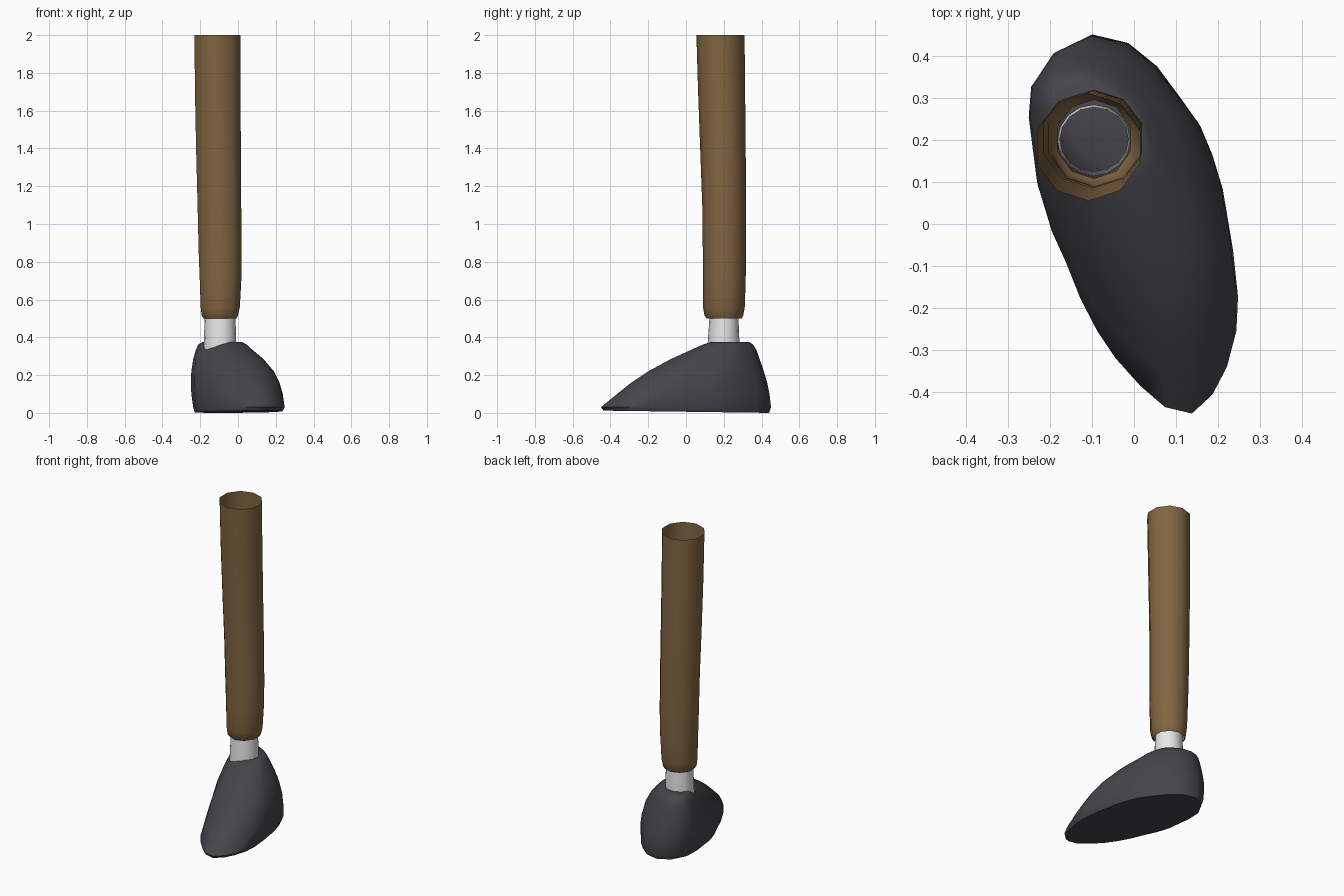
import bpy, bmesh, math

if "Cube" in bpy.data.objects:
    bpy.data.objects.remove(bpy.data.objects["Cube"])


def material(name, rgb):
    m = bpy.data.materials.new(name)
    m.diffuse_color = (*rgb, 1)
    m.use_nodes = True
    m.node_tree.nodes["Principled BSDF"].inputs["Base Color"].default_value = m.diffuse_color
    return m


def loft(name, rings, mat, cap_bottom=False, cap_top=False, angle=50):
    """Skin a stack of equal-length closed rings."""
    bm = bmesh.new()
    loops = [[bm.verts.new(p) for p in r] for r in rings]
    n = len(loops[0])
    for a, b in zip(loops, loops[1:]):
        for i in range(n):
            j = (i + 1) % n
            bm.faces.new((a[i], a[j], b[j], b[i]))
    if cap_bottom:
        bm.faces.new(loops[0][::-1])
    if cap_top:
        bm.faces.new(loops[-1])
    me = bpy.data.meshes.new(name)
    bm.to_mesh(me)
    bm.free()
    me.materials.append(mat)
    ob = bpy.data.objects.new(name, me)
    bpy.context.collection.objects.link(ob)
    bpy.ops.object.select_all(action='DESELECT')
    ob.select_set(True)
    bpy.context.view_layer.objects.active = ob
    bpy.ops.object.shade_smooth_by_angle(angle=math.radians(angle))
    return ob


def oval(z, x0, x1, y0, y1, n, phase=0.0):
    """Polygonal oval filling the given box at height z."""
    return [((x0 + x1) / 2 + (x1 - x0) / 2 * math.cos(phase + math.tau * i / n),
             (y0 + y1) / 2 + (y1 - y0) / 2 * math.sin(phase + math.tau * i / n), z)
            for i in range(n)]


brown = material("trouser_brown", (0.22, 0.13, 0.053))
white = material("sock_white", (0.8, 0.8, 0.8))
dark = material("shoe_charcoal", (0.062, 0.059, 0.069))

# Shoe: one footprint, refitted to a smaller box at each height
footprint = [(-.107, .45), (-.19, .41), (-.242, .32), (-.248, .23), (-.23, .065),
             (-.205, -.015), (-.17, -.09), (-.135, -.175), (-.095, -.25),
             (-.05, -.315), (.01, -.38), (.07, -.43), (.135, -.445), (.185, -.4),
             (.22, -.335), (.243, -.25), (.247, -.17), (.235, -.06), (.21, .085),
             (.185, .165), (.155, .235), (.10, .31), (.05, .375), (-.02, .43)]
levels = [(0, -.23, .235, -.437, .44), (.03, -.237, .247, -.45, .45),
          (.1, -.247, .237, -.365, .442), (.16, -.25, .22, -.29, .43),
          (.22, -.247, .19, -.20, .412), (.285, -.237, .135, -.08, .39),
          (.335, -.223, .075, .03, .372), (.362, -.21, .045, .09, .355),
          (.374, -.19, .025, .13, .335)]
shoe_rings = []
for z, x0, x1, y0, y1 in levels:
    ring = []
    for px, py in footprint:
        u, v = (px + .248) / .495, (py + .445) / .895
        lift = .012 * (1 - v) if z < .02 else 0      # slight toe spring
        ring.append((x0 + u * (x1 - x0), y0 + v * (y1 - y0), z + lift))
    shoe_rings.append(ring)
loft("shoe", shoe_rings, dark, True, True)

# Sock: open tube rising out of the shoe
loft("sock", [oval(.30, -.183, -.007, .112, .285, 16),
              oval(.37, -.181, -.009, .115, .283, 16),
              oval(.52, -.176, -.014, .125, .277, 16)], white)

# Trouser leg: open ten-sided tube, drawn in at the cuff
leg = [(.50, -.186, -.004, .108, .295), (.515, -.197, .004, .098, .303),
       (.56, -.203, .015, .09, .311), (.70, -.208, .023, .089, .316),
       (.85, -.214, .025, .089, .318), (1.1, -.220, .023, .086, .318),
       (1.4, -.228, .021, .075, .316), (1.7, -.234, .020, .064, .313),
       (2.0, -.237, .020, .055, .310)]
loft("trouser_leg", [oval(*r, 10, math.pi / 10) for r in leg], brown)
